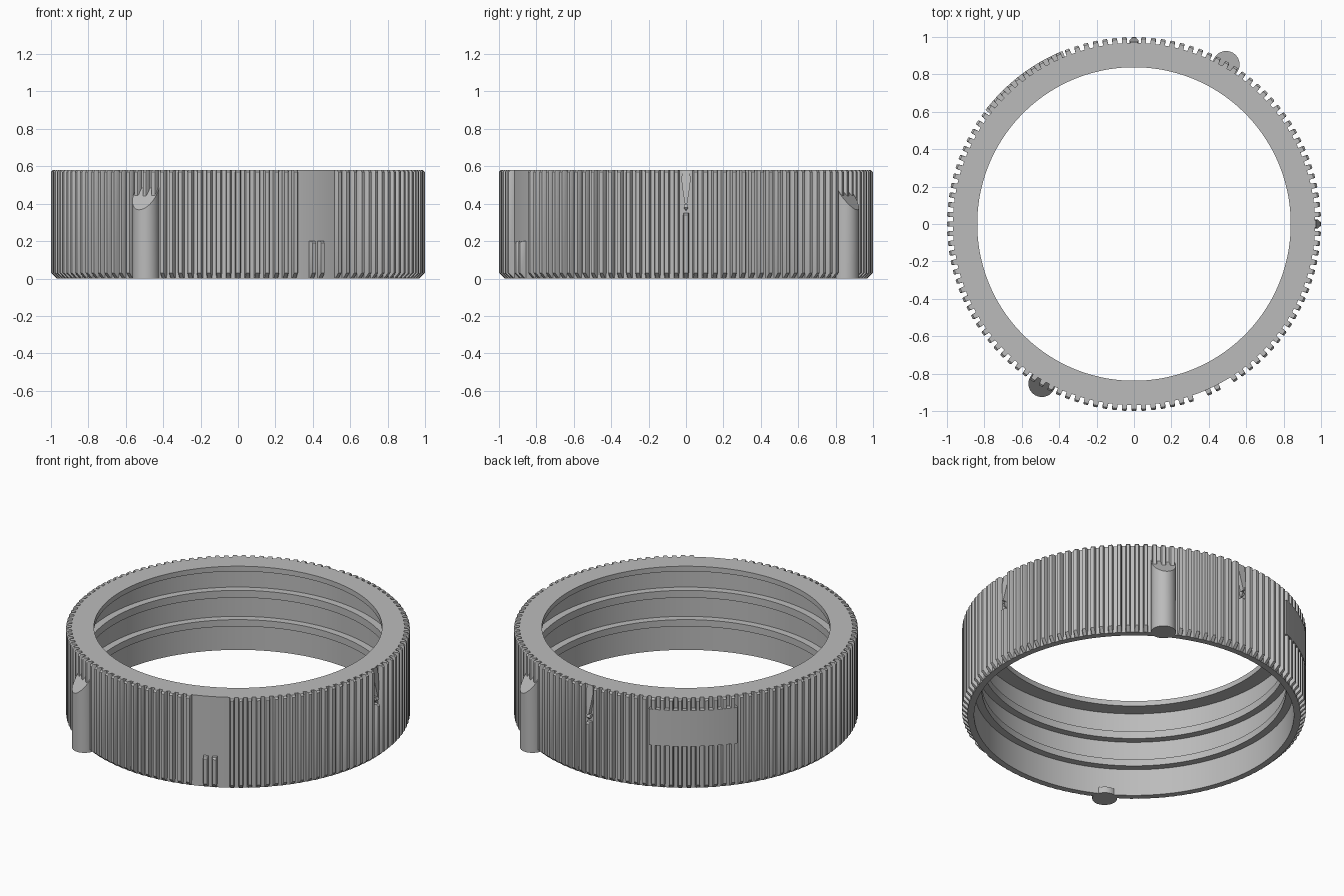
import bpy, bmesh
from math import pi, radians, cos, sin
from mathutils import Matrix, Vector

cube = bpy.data.objects.get("Cube")
if cube:
    bpy.data.objects.remove(cube, do_unlink=True)

# Single plastic colour
GREY = (0.5, 0.5, 0.5, 1)
plastic = bpy.data.materials.new("grey_plastic")
plastic.use_nodes = True
plastic.diffuse_color = GREY
plastic.node_tree.nodes["Principled BSDF"].inputs["Base Color"].default_value = GREY

ROOT, TIP, HEIGHT = 0.968, 1.0, 0.58
TEETH = 120
AXIS = dict(cent=(0, 0, 0), axis=(0, 0, 1))


def finish(name, bm):
    """Turn a bmesh into a named, shaded object."""
    bmesh.ops.recalc_face_normals(bm, faces=bm.faces)
    mesh = bpy.data.meshes.new(name)
    bm.to_mesh(mesh)
    bm.free()
    mesh.materials.append(plastic)
    ob = bpy.data.objects.new(name, mesh)
    bpy.context.collection.objects.link(ob)
    bpy.ops.object.select_all(action='DESELECT')
    ob.select_set(True)
    bpy.context.view_layer.objects.active = ob
    bpy.ops.object.shade_smooth_by_angle(angle=radians(30))
    return ob


def lathe(name, profile, start=0, sweep=360, steps=240):
    """Revolve a closed (radius, height) profile about z."""
    bm = bmesh.new()
    turn = Matrix.Rotation(radians(start), 3, 'Z')
    face = bm.faces.new([bm.verts.new(turn @ Vector((r, 0, z))) for r, z in profile])
    full = sweep == 360
    if full:
        bm.faces.remove(face)
        geom = bm.verts[:] + bm.edges[:]
    else:
        geom = bm.verts[:] + bm.edges[:] + [face]
    bmesh.ops.spin(bm, geom=geom, angle=radians(sweep), steps=steps, use_merge=full, **AXIS)
    return finish(name, bm)


def prism(bm, sections, degrees):
    """Skin matching rings of points and turn them about z."""
    turn = Matrix.Rotation(radians(degrees), 3, 'Z')
    rings = [[bm.verts.new(turn @ Vector(p)) for p in ring] for ring in sections]
    n = len(rings[0])
    for low, high in zip(rings, rings[1:]):
        for i in range(n):
            j = (i + 1) % n
            bm.faces.new((low[i], low[j], high[j], high[i]))
    bm.faces.new(rings[0])
    bm.faces.new(rings[-1])


def tooth_section(tip, z):
    base, wide, narrow = ROOT - 0.004, 0.015, 0.010
    edge = max(tip - 0.006, base + 0.001)
    return [(base, -wide, z), (edge, -0.013, z), (tip, -narrow, z),
            (tip, narrow, z), (edge, 0.013, z), (base, wide, z)]


# Ring body with top lip and two internal ridges
lathe("ring_body", [
    (ROOT, 0), (ROOT, HEIGHT), (0.838, HEIGHT), (0.838, 0.547), (0.93, 0.547),
    (0.93, 0.403), (0.885, 0.403), (0.885, 0.356), (0.93, 0.356),
    (0.93, 0.215), (0.885, 0.215), (0.885, 0.172), (0.93, 0.172), (0.93, 0)])

# Grip teeth, skipped or shortened at the smooth strip and the pointers
SMOOTH_STRIP = (291, 300)
SHORT_TEETH = {294: 0.2, 297: 0.2, 0: 0.35, 90: 0.35}
bm = bmesh.new()
for i in range(TEETH):
    degrees = i * 360 // TEETH
    if degrees in SMOOTH_STRIP:
        continue
    top = SHORT_TEETH.get(degrees, HEIGHT)
    prism(bm, [tooth_section(ROOT + 0.002, 0), tooth_section(TIP, 0.03),
               tooth_section(TIP, top - 0.01), tooth_section(TIP - 0.01, top)], degrees)
finish("grip_teeth", bm)

# Raised blank label panel
lathe("label_panel", [(0.96, 0.28), (TIP + 0.001, 0.28), (TIP + 0.001, 0.51), (0.96, 0.51)],
      start=112.5, sweep=30, steps=30)

# Leaf-shaped pointers sloping in towards the top, each with a small bead below
LEAF = [(0.40, 0.006, 0.998), (0.46, 0.016, 0.990), (0.53, 0.025, 0.980), (HEIGHT, 0.019, 0.973)]
BEAD = [(0.365, 0.003, 0.982), (0.38, 0.012, 0.995), (0.395, 0.012, 0.985)]
for name, rows in (("pointer_leaves", LEAF), ("pointer_beads", BEAD)):
    bm = bmesh.new()
    for degrees in (0, 90):
        prism(bm, [[(0.96, -w, z), (r, -w, z), (r, w, z), (0.96, w, z)]
                   for z, w, r in rows], degrees)
    finish(name, bm)

# Two opposite stop posts with slanted tops and round feet
POST_X, POST_R = 0.985, 0.072
circle = [(POST_X + POST_R * cos(a), POST_R * sin(a))
          for a in (2 * pi * i / 40 for i in range(40))]
for name, degrees in (("back_post", 60), ("front_post", 240)):
    bm = bmesh.new()
    shaft = [(max(x, 0.95), y) for x, y in circle]
    prism(bm, [[(x, y, 0) for x, y in shaft],
               [(x, y, 0.37 + 1.3 * (1.055 - x)) for x, y in shaft]], degrees)
    prism(bm, [[(x, y, z) for x, y in circle] for z in (0, 0.04)], degrees)
    bmesh.ops.remove_doubles(bm, verts=bm.verts, dist=1e-5)
    finish(name, bm)
